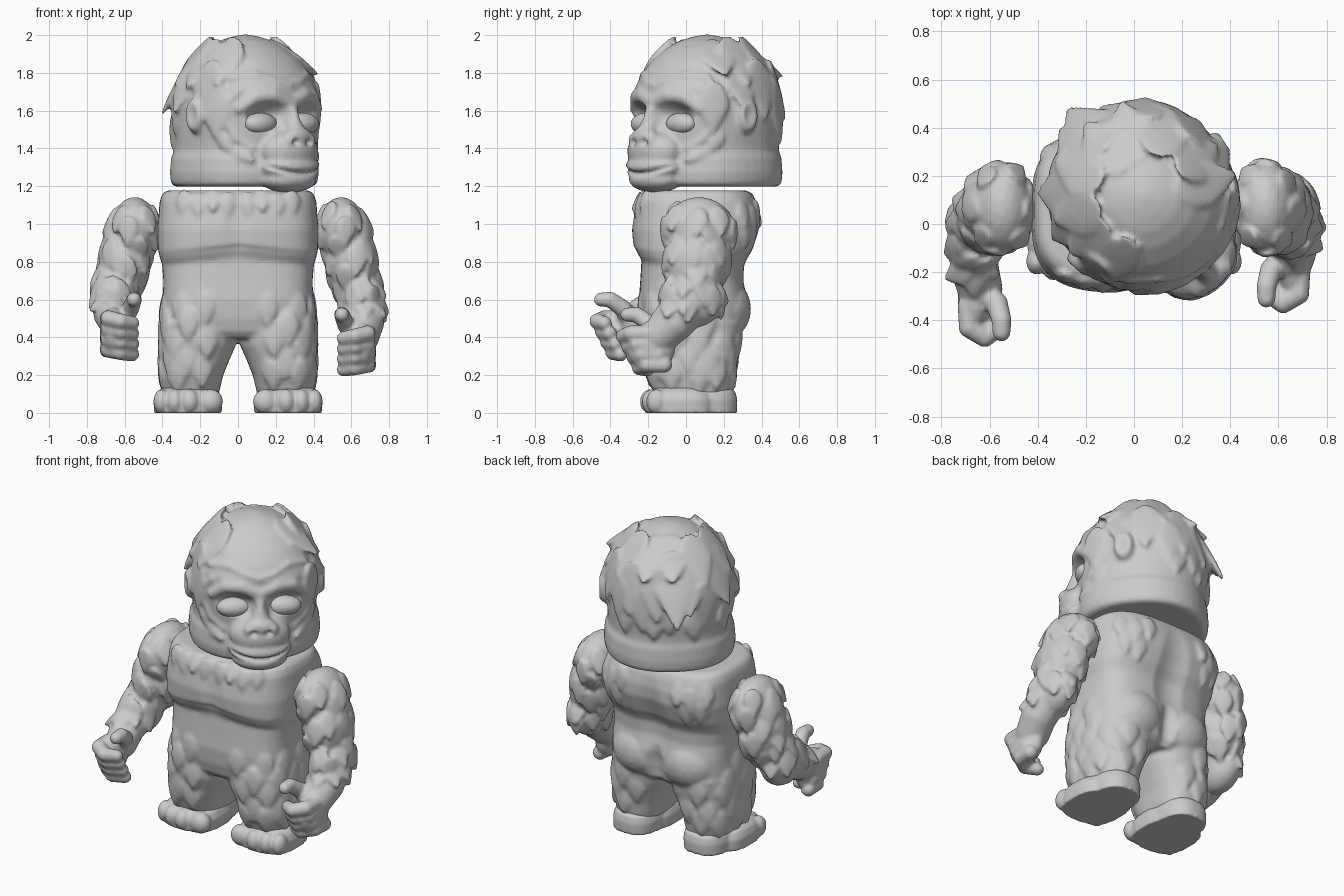
import bpy, bmesh, math, random
from math import cos, sin, radians
from mathutils import Vector
from mathutils.bvhtree import BVHTree

random.seed(4)
if "Cube" in bpy.data.objects:
    bpy.data.objects.remove(bpy.data.objects["Cube"])

grey = bpy.data.materials.new("plain grey")
grey.use_nodes = True
grey.diffuse_color = (0.6, 0.6, 0.6, 1)
grey.node_tree.nodes["Principled BSDF"].inputs["Base Color"].default_value = (0.6, 0.6, 0.6, 1)

# One unit ball, copied for every rounded form
ball = bmesh.new()
bmesh.ops.create_icosphere(ball, subdivisions=3, radius=1)
BALL_VERTS = [v.co.copy() for v in ball.verts]
BALL_FACES = [[v.index for v in f.verts] for f in ball.faces]
ball.free()


def add_ball(bm, place):
    vs = [bm.verts.new(place(*co)) for co in BALL_VERTS]
    for a, b, c in BALL_FACES:
        bm.faces.new((vs[a], vs[b], vs[c]))


def blob(bm, c, r):
    add_ball(bm, lambda x, y, z: (c[0] + x * r[0], c[1] + y * r[1], c[2] + z * r[2]))


def chain(bm, pts, steps=5):
    """Tube of overlapping balls through (x, y, z, radius) points."""
    for a, b in zip(pts, pts[1:]):
        for i in range(steps + 1):
            p = Vector(a).lerp(Vector(b), i / steps)
            blob(bm, p, (p[3],) * 3)


def loft(bm, rings, power=2.6, cx=0.0, n=48):
    """Stack of rounded-box rings: (z, half width, front y, back y[, centre x])."""
    loops = []
    for z, rx, yf, yb, *c in rings:
        x0, loop = (c[0] if c else cx), []
        for i in range(n):
            t = 2 * math.pi * i / n
            u = math.copysign(abs(cos(t)) ** (2 / power), cos(t))
            v = math.copysign(abs(sin(t)) ** (2 / power), sin(t))
            loop.append(bm.verts.new((x0 + rx * u, (yf + yb) / 2 + (yb - yf) / 2 * v, z)))
        loops.append(loop)
    for a, b in zip(loops, loops[1:]):
        for i in range(n):
            j = (i + 1) % n
            bm.faces.new((a[i], a[j], b[j], b[i]))
    bm.faces.new(loops[0][::-1])
    bm.faces.new(loops[-1])


def tuft(bm, bvh, origin, aim, w, l, t, down=Vector((0, 0, -1))):
    """Leaf-shaped lock of fur laid on the surface where a ray hits it."""
    aim = Vector(aim).normalized()
    hit, n, *_ = bvh.ray_cast(Vector(origin), aim)
    if hit is None:
        return
    if n.dot(aim) > 0:
        n = -n
    d = (down - n * down.dot(n)).normalized()
    d = (d + n * 0.07).normalized()
    n = (n - d * n.dot(d)).normalized()
    s = d.cross(n)
    add_ball(bm, lambda x, y, z: hit + s * (x * w * (1 - 0.65 * max(y, 0))) + d * (y * l) + n * (z * t))


def fur(bm, bvh, axis, z, angles, w, l, t):
    for a in angles:
        a = radians(a + random.uniform(-6, 6))
        out = Vector((cos(a), sin(a), 0))
        tuft(bm, bvh, Vector((*axis, z + random.uniform(-.02, .02))) + out * 2, -out, w, l, t)


def surface(bm):
    bm.normal_update()
    return BVHTree.FromBMesh(bm)


def finish(name, bm, dents=(), warp=None, voxel=0.013, smooth=3):
    """Fuse the shapes into one skin, then press dents (centre, radii, offset)."""
    me = bpy.data.meshes.new(name)
    bm.to_mesh(me)
    bm.free()
    ob = bpy.data.objects.new(name, me)
    bpy.context.collection.objects.link(ob)
    m = ob.modifiers.new("fuse", "REMESH")
    m.mode, m.voxel_size = "VOXEL", voxel
    m = ob.modifiers.new("soften", "SMOOTH")
    m.factor, m.iterations = 0.5, smooth
    dg = bpy.context.evaluated_depsgraph_get()
    ob.data = bpy.data.meshes.new_from_object(ob.evaluated_get(dg))
    ob.modifiers.clear()
    bpy.data.meshes.remove(me)
    ob.data.name = name
    for v in ob.data.vertices:
        p = v.co.copy()
        if warp:
            p = warp(p)
        x, y, z = p
        for c, r, off in dents:
            if abs(z - c[2]) < r[2] and abs(x - c[0]) < r[0]:
                q = ((x - c[0]) / r[0]) ** 2 + ((y - c[1]) / r[1]) ** 2 + ((z - c[2]) / r[2]) ** 2
                if q < 1:
                    p += Vector(off) * (1 - q) ** 1.5
        v.co = p
    ob.data.materials.clear()
    ob.data.materials.append(grey)
    ob.data.polygons.foreach_set("use_smooth", [True] * len(ob.data.polygons))
    return ob


SIDES = (("left", 1), ("right", -1))

# Torso and legs
bm = bmesh.new()
loft(bm, [(.395, .36, -.19, .25), (.43, .40, -.22, .29), (.5, .405, -.24, .315), (.6, .398, -.25, .325),
          (.7, .395, -.242, .305), (.785, .402, -.235, .31), (.815, .412, -.26, .325), (.86, .423, -.28, .352),
          (.97, .427, -.287, .388), (1.05, .42, -.275, .388), (1.12, .415, -.26, .372),
          (1.16, .40, -.24, .352), (1.178, .375, -.21, .32)], 3.2)
for _, s in SIDES:
    loft(bm, [(.09, .14, -.16, .235, s * .245), (.13, .15, -.175, .245, s * .245),
              (.2, .165, -.2, .255, s * .243), (.28, .182, -.212, .265, s * .228),
              (.36, .2, -.228, .28, s * .21), (.48, .205, -.238, .3, s * .205)], 2.6)
    blob(bm, (s * .17, .19, .55), (.19, .155, .17))
bvh = surface(bm)
for _, s in SIDES:
    for k, z in enumerate((.56, .46, .37, .28, .20)):
        angs = [-100 + 36 * i + 18 * (k % 2) for i in range(4 if k < 2 else 6)]
        fur(bm, bvh, (s * .22, .03), z, angs if s > 0 else [180 - a for a in angs], .055, .09, .016)
    for x, z in ((.05, 1.11), (.13, 1.125), (.21, 1.105), (.29, 1.12)):
        tuft(bm, bvh, (s * x, -2, z), (0, 1, 0), .045, .068, .014)
    for x, z in ((.36, 1.05), (.28, 1.02), (.2, 1.05), (.33, .94), (.25, .92)):
        tuft(bm, bvh, (s * x, 2, z), (0, -1, 0), .045, .08, .015)


def chest_arch(p):
    # lower edge of the chest rises towards the middle
    w = max(0, 1 - abs(p.z - .83) / .14) * max(0, min(1, -p.y / .15))
    p.z += .05 * w * max(0, 1 - abs(p.x) / .38)
    return p


finish("torso_and_legs", bm, [((0, .37, .78), (.12, .25, .38), (0, -.025, 0)),
                              ((0, .33, .5), (.07, .2, .16), (0, -.035, 0)),
                              ((0, -.28, 1.0), (.08, .2, .2), (0, .012, 0))], chest_arch)


# Feet with four toes each
def flat_sole(p):
    p.z = max(p.z, 0)
    return p


for side, s in SIDES:
    bm = bmesh.new()
    loft(bm, [(0, .145, -.14, .27), (.07, .148, -.14, .272), (.11, .138, -.12, .262), (.13, .12, -.1, .24)],
         2.5, s * .25)
    loft(bm, [(0, .18, -.212, .16), (.07, .182, -.216, .16), (.11, .165, -.195, .14), (.132, .135, -.16, .1)],
         2.8, s * .265)
    for x, r, y in ((.145, .066, -.172), (.255, .05, -.188), (.335, .047, -.178), (.405, .043, -.155)):
        blob(bm, (s * x, y, .06), (r, .056, .066))
    finish(side + "_foot", bm, warp=flat_sole, voxel=.01)

# Arms: shoulder to wrist paths, then a gripping hand
PATHS = {1: [(.56, .07, .96, .135), (.605, .06, .76, .13), (.65, .045, .6, .118),
             (.67, -.06, .48, .105), (.65, -.14, .41, .1)],
         -1: [(-.56, .07, .96, .135), (-.61, .05, .76, .128), (-.66, -.02, .61, .115),
              (-.665, -.17, .53, .102), (-.64, -.27, .48, .095)]}
for side, s in SIDES:
    bm = bmesh.new()
    path = PATHS[s]
    # deep shoulder, upper arm and elbow masses
    blob(bm, (s * .547, .068, .965), (.128, .192, .178))
    blob(bm, (s * .6, .055, .8), (.128, .172, .2))
    blob(bm, (path[2][0], path[2][1] - .01, .6), (.112, .165, .15))
    chain(bm, path)
    bvh = surface(bm)
    # fur in staggered rows around the arm
    for k in range(8):
        f = k / 2.4
        i = min(int(f), 3)
        p = Vector(path[i]).lerp(Vector(path[i + 1]), f - i)
        fur(bm, bvh, p[:2], p.z + .07, [60 * j + 30 * (k % 2) for j in range(6)], .055, .085, .015)
    # hand
    oy, oz = (0, 0) if s > 0 else (-.14, .08)

    def at(x, y, z, r):
        return (s * x, y + oy, z + oz, r)
    blob(bm, at(.66, -.185, .35, 0), (.072, .13, .13))
    for k in range(4):
        z, d = .42 - .055 * k, .028 * k
        chain(bm, [at(.69, -.2 + d, z, .044), at(.685, -.29 + d, z, .044),
                   at(.62, -.33 + d, z - .015, .042), at(.56, -.29 + d, z - .025, .038)], 4)
    chain(bm, [at(.62, -.15, .40, .055), at(.57, -.19, .47, .047), at(.55, -.26, .52, .042),
               at(.55, -.31, .52, .038)])
    finish(side + "_arm", bm, voxel=.0115, smooth=2)

# Head, built facing the front and then turned
bm = bmesh.new()
loft(bm, [(1.198, .355, -.31, .395), (1.215, .375, -.335, .415), (1.27, .383, -.345, .42),
          (1.35, .376, -.34, .415), (1.385, .36, -.335, .405), (1.42, .36, -.335, .405),
          (1.5, .365, -.345, .412), (1.62, .368, -.355, .415), (1.72, .352, -.35, .398), (1.8, .322, -.308, .36),
          (1.87, .275, -.25, .308), (1.93, .205, -.18, .238), (1.97, .135, -.11, .165),
          (1.99, .075, -.05, .105), (2.002, .02, .01, .05)], 2.2)
bvh = surface(bm)


def on_face(x, z, r):
    hit = bvh.ray_cast(Vector((x, -2, z)), Vector((0, 1, 0)))[0]
    return (x, hit.y + r * .45, z, r)


# long locks over the back and sides of the head, shorter ones below
for k, (z, w, l) in enumerate(((1.86, .1, .17), (1.72, .1, .17), (1.60, .085, .14), (1.5, .07, .1))):
    angs = [a for a in range(-30 + 15 * (k % 2), 215, 30)
            if k < 2 or not (abs(a) < 16 or abs(a - 180) < 16)]
    fur(bm, bvh, (0, .03), z, angs, w, l, .016)
tuft(bm, bvh, (0, 2, 1.72), (0, -1, 0), .12, .24, .024)
# muzzle, chin and nose
blob(bm, (0, -.325, 1.385), (.178, .13, .12))
blob(bm, (0, -.335, 1.30), (.185, .128, .08))
blob(bm, (0, -.325, 1.235), (.165, .125, .07))
blob(bm, (0, -.40, 1.46), (.09, .055, .055))
chain(bm, [(0, -.345, 1.6, .04), (0, -.385, 1.48, .05)])
for _, s in SIDES:
    # nostril wings, brow, face rim, forehead edge, cheek fur and ear
    blob(bm, (s * .058, -.405, 1.445), (.048, .045, .042))
    chain(bm, [on_face(s * x, z, r) for x, z, r in
               ((0, 1.64, .04), (.1, 1.682, .042), (.19, 1.675, .04), (.265, 1.61, .032))])
    chain(bm, [on_face(s * x, z, r) for x, z, r in
               ((.265, 1.7, .02), (.305, 1.64, .022), (.31, 1.54, .022), (.27, 1.45, .022), (.2, 1.4, .02))])
    chain(bm, [on_face(s * x, z, r) for x, z, r in
               ((0, 1.735, .022), (.08, 1.75, .022), (.17, 1.79, .022), (.27, 1.77, .022))])
    for x, z in ((.31, 1.43), (.25, 1.37)):
        tuft(bm, bvh, (s * x, -2, z), (0, 1, 0), .04, .075, .016, Vector((-s * .8, 0, -.6)))
    blob(bm, (s * .375, -.005, 1.575), (.045, .06, .095))

dents = [((s * .142, -.37, 1.57), (.135, .2, .085), (0, .085, 0)) for _, s in SIDES]
dents += [((s * .045, -.45, 1.432), (.03, .06, .022), (0, .025, 0)) for _, s in SIDES]
dents += [((s * .42, -.015, 1.575), (.05, .045, .07), (-s * .02, 0, 0)) for _, s in SIDES]
dents += [((x / 100, -.43, 1.268 + 1.2 * (x / 100) ** 2), (.022, .16, .02), (0, .02, 0)) for x in range(-17, 18, 2)]
head = finish("head", bm, dents)

# Closed eyes, swelling out of the lower half of the sockets
bm = bmesh.new()
for _, s in SIDES:
    blob(bm, (s * .145, -.268, 1.53), (.105, .065, .06))
eyes = finish("eyes", bm, voxel=.01)
for ob in (head, eyes):
    ob.location = (.058, .088, 0)
    ob.rotation_euler.z = radians(40)
